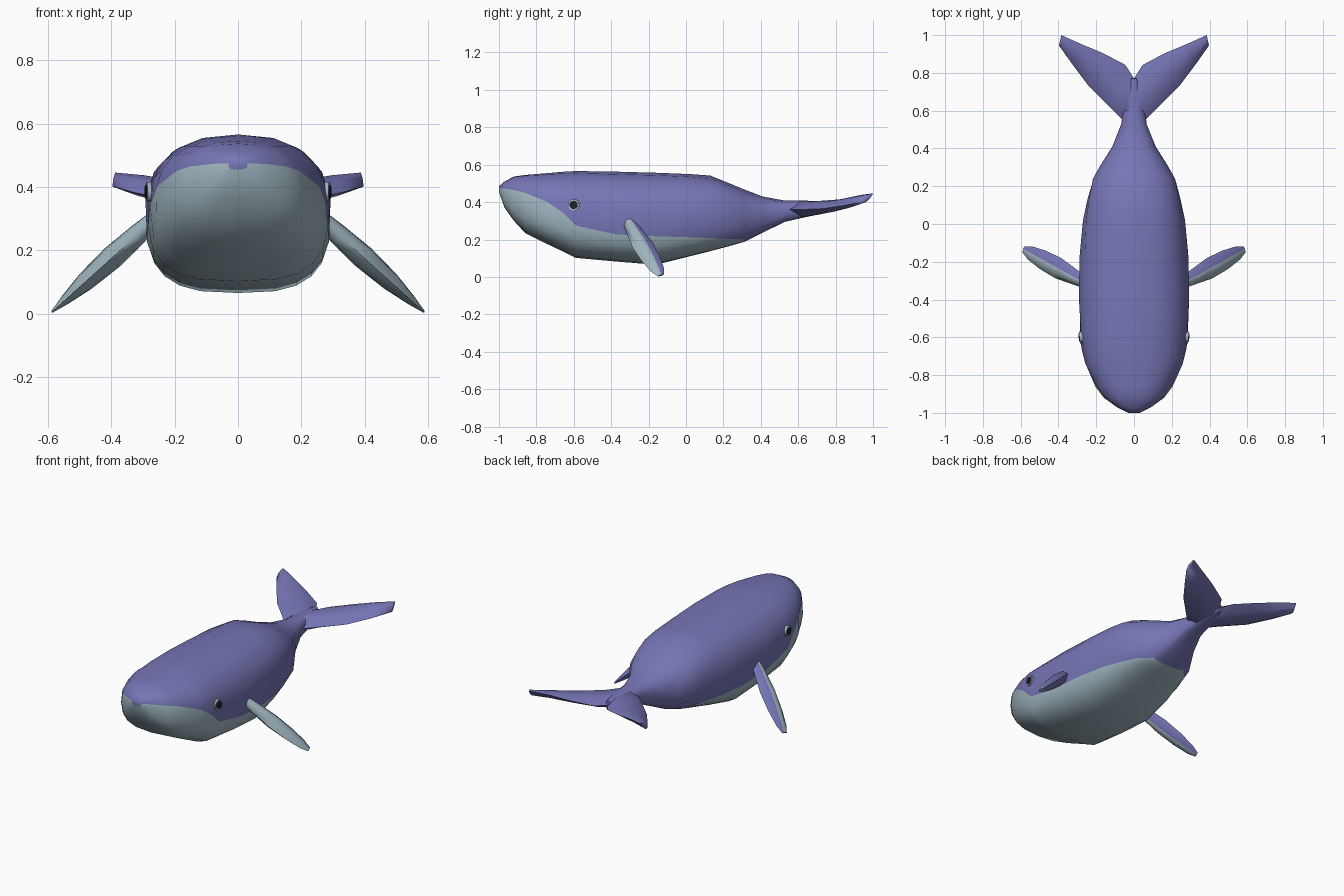
import bpy
import bmesh
from math import sin, cos, asin, pi, radians, copysign
from mathutils import Vector

cube = bpy.data.objects.get("Cube")
if cube:
    bpy.data.objects.remove(cube, do_unlink=True)


def material(name, rgb):
    m = bpy.data.materials.new(name)
    m.use_nodes = True
    m.diffuse_color = (*rgb, 1)
    m.node_tree.nodes["Principled BSDF"].inputs["Base Color"].default_value = (*rgb, 1)
    return m


violet = material("violet_skin", (0.18, 0.18, 0.47))
pale = material("pale_belly", (0.35, 0.47, 0.53))
black = material("eye_black", (0.012, 0.015, 0.025))


def loft(name, rings, paint=None, angle=60):
    """Skin closed rings of points; paint(ring, side) gives the material index."""
    bm = bmesh.new()
    rows = [[bm.verts.new(p) for p in ring] for ring in rings]
    n = len(rows[0])
    for i in range(len(rows) - 1):
        for j in range(n):
            k = (j + 1) % n
            f = bm.faces.new((rows[i][j], rows[i][k], rows[i + 1][k], rows[i + 1][j]))
            f.material_index = paint(i, j) if paint else 0
    bm.faces.new(rows[0])
    bm.faces.new(rows[-1])
    bmesh.ops.recalc_face_normals(bm, faces=bm.faces)
    mesh = bpy.data.meshes.new(name)
    bm.to_mesh(mesh)
    bm.free()
    mesh.materials.append(violet)
    mesh.materials.append(pale)
    ob = bpy.data.objects.new(name, mesh)
    bpy.context.collection.objects.link(ob)
    bpy.ops.object.select_all(action="DESELECT")
    ob.select_set(True)
    bpy.context.view_layer.objects.active = ob
    bpy.ops.object.shade_smooth_by_angle(angle=radians(angle))
    return ob


# Body: y, half width, bottom, top, height of the colour line
stations = [
    (-1.0, .03, .455, .485, .475),
    (-.97, .09, .37, .51, .473),
    (-.92, .16, .30, .537, .465),
    (-.86, .205, .235, .545, .45),
    (-.74, .26, .175, .555, .40),
    (-.66, .278, .137, .562, .345),
    (-.59, .286, .102, .566, .275),
    (-.38, .294, .083, .563, .228),
    (-.16, .289, .065, .557, .217),
    (.02, .27, .11, .55, .212),
    (.13, .248, .138, .542, .208),
    (.24, .22, .167, .497, .203),
    (.31, .178, .187, .468, .2),
    (.41, .115, .237, .43, .25),
    (.53, .068, .295, .408, .31),
    (.64, .055, .32, .408, .335),
    (.77, .015, .345, .4, .355),
]
LOW, HIGH = 5, 5


def section(y, w, bottom, top, line):
    mid, half = (top + bottom) / 2, (top - bottom) / 2

    def power(t):
        return 2.35 if t > 0 else 3.0

    s = max(-.95, min(.95, (line - mid) / half))
    split = copysign(asin(abs(s) ** (power(s) / 2)), s)
    angles = [-pi / 2 + (split + pi / 2) * i / LOW for i in range(LOW)]
    angles += [split + (pi / 2 - split) * i / HIGH for i in range(HIGH + 1)]
    side = []
    for t in angles:
        e = 2 / power(t)
        side.append((w * abs(cos(t)) ** e, y, mid + half * copysign(abs(sin(t)) ** e, t)))
    side[0], side[-1] = (0, y, bottom), (0, y, top)
    return side + [(-x, b, z) for x, b, z in side[-2:0:-1]]


count = 2 * (LOW + HIGH)
loft("body", [section(*s) for s in stations],
     lambda i, j: int((j < LOW or j >= count - LOW) and stations[i + 1][0] < .32))

# Tail flukes: leading edge, trailing edge, thickness
fluke = [
    ((-.02, .55, .36), (-.02, .74, .37), .07),
    ((.05, .54, .36), (.0, .77, .37), .085),
    ((.11, .60, .36), (.045, .842, .38), .075),
    ((.24, .73, .365), (.165, .905, .405), .06),
    ((.33, .85, .383), (.285, .955, .43), .05),
    ((.397, .945, .402), (.385, 1.0, .445), .03),
]

# Flippers: distance along the axis, chord, thickness
root, tip = Vector((.25, -.315, .31)), Vector((.585, -.135, .008))
axis = (tip - root).normalized()
chord = (Vector((0, 1, 0)) - axis * axis.y).normalized()
out = axis.cross(chord)
flipper = [(0, .06, .05), (.2, .085, .065), (.45, .115, .075),
           (.7, .105, .06), (.9, .075, .03), (1, .035, .008)]

for name, sx in (("left", 1), ("right", -1)):
    flip = Vector((sx, 1, 1))

    rings = []
    for a, b, thick in fluke:
        a, b = Vector(a), Vector(b)
        up = Vector((0, 0, thick / 2))
        ring = [a, a.lerp(b, .3) + up, a.lerp(b, .75) + up * .75, b,
                a.lerp(b, .75) - up * .75, a.lerp(b, .3) - up]
        rings.append([p * flip for p in ring])
    loft(name + "_fluke", rings, angle=75)

    rings = []
    for t, c, thick in flipper:
        p = root.lerp(tip, t)
        ring = [p - chord * c / 2, p - chord * c * .25 + out * thick * .42,
                p + chord * c * .1 + out * thick / 2, p + chord * c / 2,
                p + chord * c * .1 - out * thick / 2,
                p - chord * c * .25 - out * thick * .42]
        rings.append([q * flip for q in ring])
    # Pale on the leading side, violet on the trailing side
    loft(name + "_flipper", rings, lambda i, j: int(j in (0, 1, 4, 5)), 75)

    # Eye: pale rim with a dark pupil
    for part, r, x, mat in (("eye_rim", .031, .279, pale), ("pupil", .022, .283, black)):
        bpy.ops.mesh.primitive_cylinder_add(vertices=16, radius=r, depth=.02,
                                            location=(sx * x, -.6, .385),
                                            rotation=(0, pi / 2, sx * radians(-6)))
        eye = bpy.context.object
        eye.name = name + "_" + part
        eye.data.materials.append(mat)
        bpy.ops.object.shade_smooth_by_angle(angle=radians(40))
